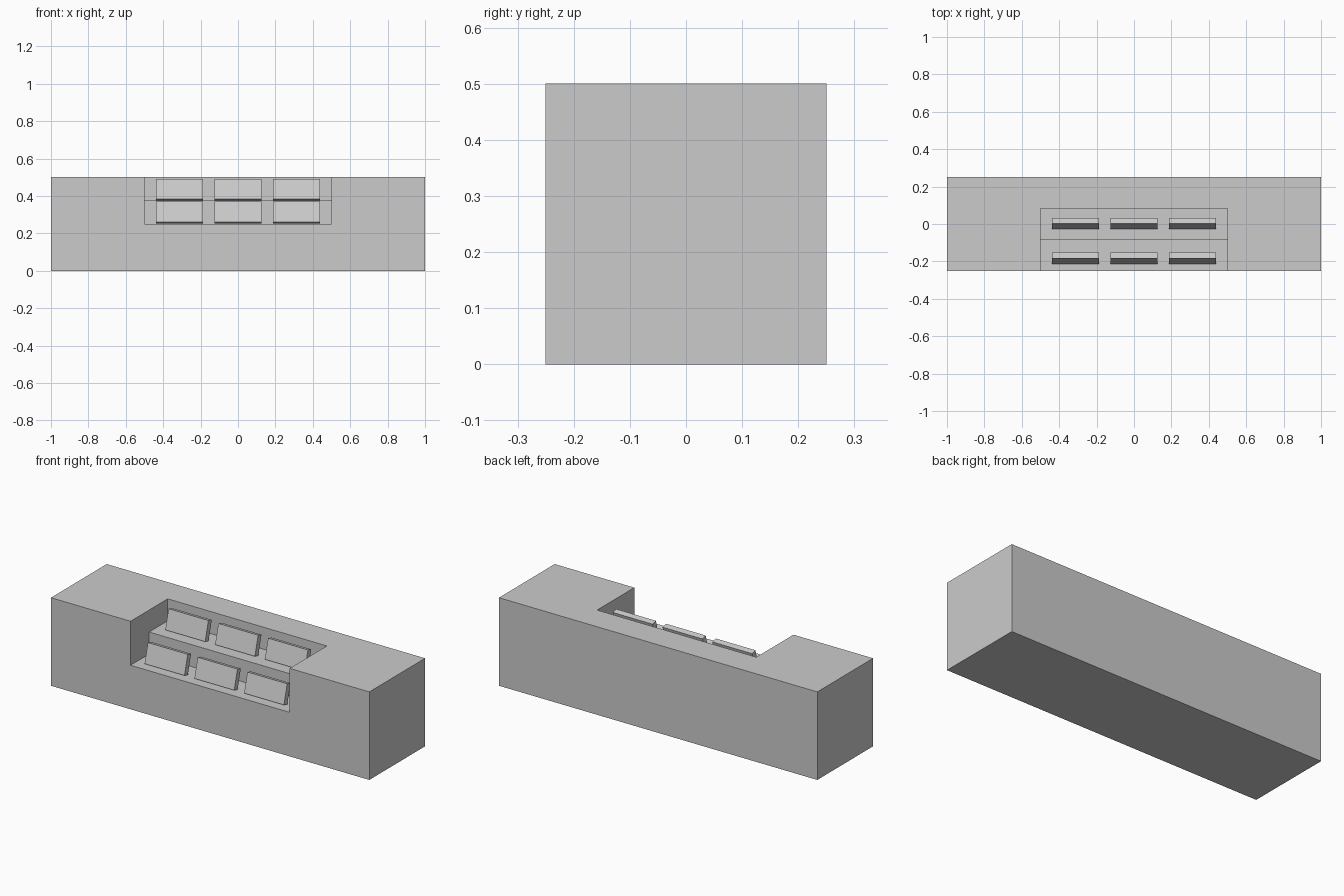
import bpy, bmesh, math

if "Cube" in bpy.data.objects:
    bpy.data.objects.remove(bpy.data.objects["Cube"])


def box(name, center, size, tilt=0.0):
    """Box primitive with its size baked in, optionally tilted about x."""
    bpy.ops.mesh.primitive_cube_add(size=1, location=center)
    ob = bpy.context.object
    ob.name = name
    ob.scale = size
    ob.rotation_euler.x = tilt
    bpy.ops.object.transform_apply(location=False, rotation=False, scale=True)
    return ob


def extrude_x(name, profile, half):
    """Closed (y, z) profile extruded symmetrically along x."""
    bm = bmesh.new()
    face = bm.faces.new([bm.verts.new((-half, y, z)) for y, z in profile])
    geom = bmesh.ops.extrude_face_region(bm, geom=[face])["geom"]
    moved = [g for g in geom if isinstance(g, bmesh.types.BMVert)]
    bmesh.ops.translate(bm, verts=moved, vec=(2 * half, 0, 0))
    bmesh.ops.recalc_face_normals(bm, faces=bm.faces)
    mesh = bpy.data.meshes.new(name)
    bm.to_mesh(mesh)
    bm.free()
    ob = bpy.data.objects.new(name, mesh)
    bpy.context.collection.objects.link(ob)
    return ob


# Solid block
block = box("counter_block", (0, 0, 0.25), (2, 0.5, 0.5))

# Two-step recess cut into the front and top
step = 1 / 12
cutter = extrude_x("recess_cutter", [
    (-0.35, 0.25), (-step, 0.25), (-step, 0.375),
    (step, 0.375), (step, 0.6), (-0.35, 0.6)], 0.5)
cutter.hide_render = True
cut = block.modifiers.new("recess", "BOOLEAN")
cut.operation = "DIFFERENCE"
cut.solver = "EXACT"
cut.object = cutter
bpy.context.view_layer.objects.active = block
bpy.ops.object.modifier_apply(modifier=cut.name)
bpy.data.objects.remove(cutter, do_unlink=True)

# Leaning display panels, three on each step
for row, y, z in (("lower", -0.183, 0.3115), ("upper", 0.0025, 0.433)):
    for i in range(3):
        box(f"{row}_panel_{i + 1}", ((i - 1) * 0.3125, y, z),
            (0.25, 0.031, 0.113), -math.radians(15))
